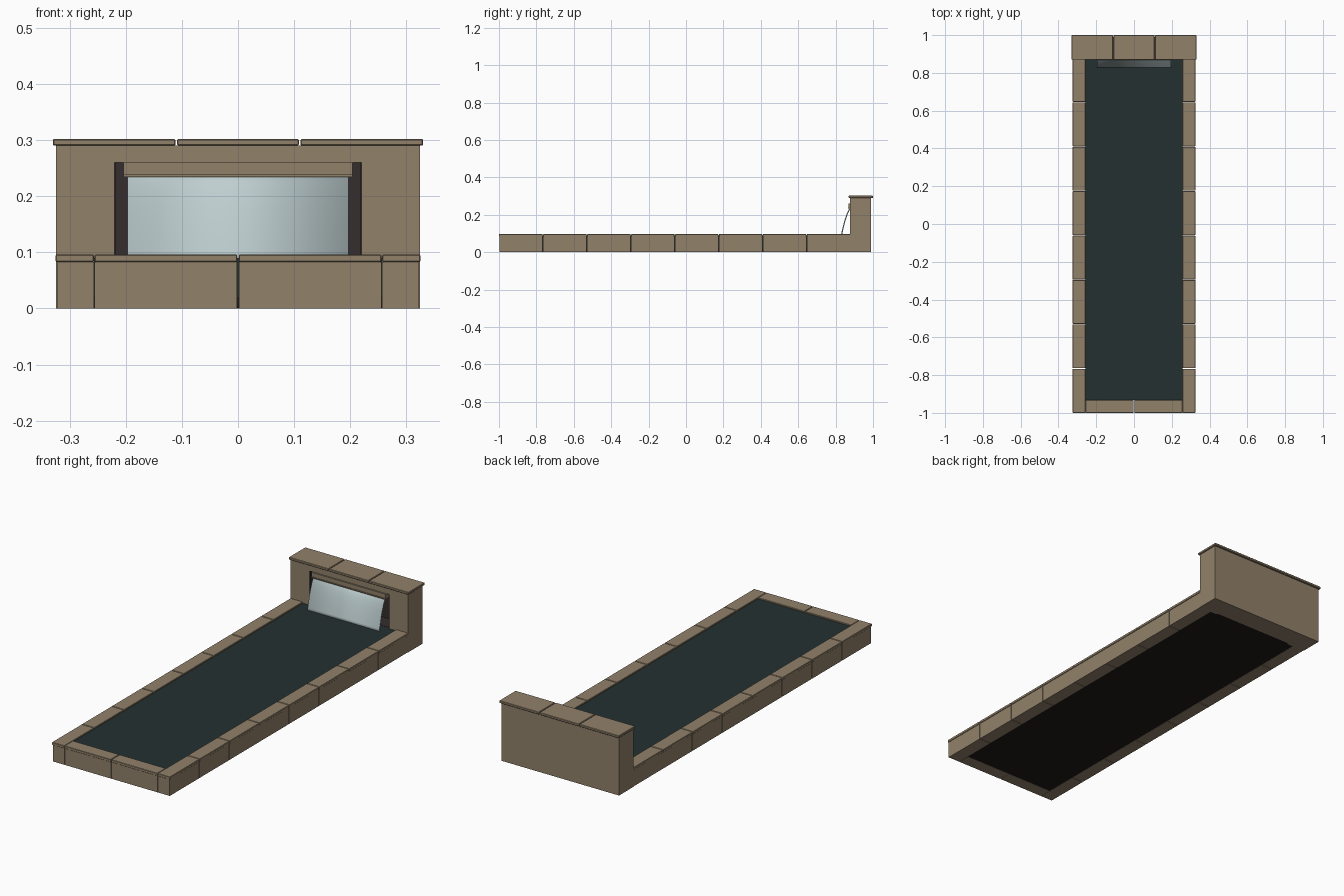
import bpy, bmesh, math

if "Cube" in bpy.data.objects:
    bpy.data.objects.remove(bpy.data.objects["Cube"])


def srgb(r, g, b):
    f = lambda c: c / 12.92 if c <= 0.04045 else ((c + 0.055) / 1.055) ** 2.4
    return (f(r / 255), f(g / 255), f(b / 255), 1)


def material(name, rgb):
    m = bpy.data.materials.new(name)
    m.diffuse_color = srgb(*rgb)
    m.use_nodes = True
    m.node_tree.nodes["Principled BSDF"].inputs["Base Color"].default_value = m.diffuse_color
    return m


STONE = material("tan stone", (145, 129, 106))
WATER = material("dark pool water", (36, 48, 48))
FALL = material("pale falling water", (190, 206, 208))
NICHE = material("dark niche", (54, 45, 46))
LINER = material("black liner", (30, 27, 25))


def add_mesh(name, bm, mat):
    me = bpy.data.meshes.new(name)
    bm.to_mesh(me)
    bm.free()
    me.materials.append(mat)
    ob = bpy.data.objects.new(name, me)
    bpy.context.collection.objects.link(ob)
    return ob


def box(name, x, y, z, mat, bevel=0.0):
    """Box given as (min, max) ranges, with an optional small chamfer."""
    bm = bmesh.new()
    bmesh.ops.create_cube(bm, size=1)
    for v in bm.verts:
        v.co = [r[0] if c < 0 else r[1] for c, r in zip(v.co, (x, y, z))]
    if bevel:
        bmesh.ops.bevel(bm, geom=bm.edges[:], offset=bevel, segments=1,
                        affect='EDGES')
    return add_mesh(name, bm, mat)


GAP = 0.0015      # half of a joint
INSET = 0.003     # wall set back below the coping
X_OUT, X_IN = 0.325, 0.257
Y_FRONT, Y_HEAD = -1.0, 0.875
Z_BODY, Z_COPE = 0.083, 0.096

# Side walls: eight blocks each, every block topped by a coping stone
step = 0.235
for side, label in ((-1, "left"), (1, "right")):
    for i in range(8):
        y0 = Y_FRONT + i * step
        y1 = min(y0 + step, Y_HEAD + 0.004)
        xs = sorted((side * X_IN, side * X_OUT))
        xb = sorted((side * X_IN, side * (X_OUT - INSET)))
        yf = y0 + (INSET if i == 0 else GAP)
        box(f"{label}_wall_block_{i}", xb, (yf, y1 - GAP), (0, Z_BODY), STONE)
        box(f"{label}_coping_{i}", xs, (y0 + (GAP if i else 0), y1 - GAP),
            (Z_BODY, Z_COPE), STONE, 0.0015)

# Front wall: two blocks with coping between the side walls
for i, (x0, x1) in enumerate(((-X_IN, 0), (0, X_IN))):
    xr = (x0 + GAP, x1 - GAP)
    box(f"front_wall_block_{i}", xr, (Y_FRONT + INSET, -0.933), (0, Z_BODY), STONE)
    box(f"front_coping_{i}", xr, (Y_FRONT, -0.933), (Z_BODY, Z_COPE), STONE, 0.0015)

# Pool
box("pool_liner", (-X_IN, X_IN), (-0.933, 0.885), (0.001, 0.02), LINER)
box("pool_water", (-X_IN + 0.0005, X_IN - 0.0005), (-0.9325, 0.885), (0.02, 0.09), WATER)

# Headwall: two pillars, a lintel and a back slab around the niche
for side, label in ((-1, "left"), (1, "right")):
    box(f"{label}_pillar", sorted((side * 0.22, side * 0.324)), (0.877, 0.97),
        (0, 0.29), STONE)
    box(f"{label}_niche_side", sorted((side * 0.217, side * 0.2201)), (0.88, 0.97),
        (0.09, 0.26), NICHE)
box("lintel", (-0.22, 0.22), (0.877, 0.97), (0.26, 0.29), STONE)
box("headwall_back", (-0.324, 0.324), (0.97, 0.99), (0, 0.29), STONE)
box("headwall_base", (-0.22, 0.22), (0.885, 0.97), (0, 0.085), STONE)
box("niche_back", (-0.22, 0.22), (0.962, 0.9705), (0.085, 0.26), NICHE)
box("niche_floor", (-0.22, 0.22), (0.885, 0.965), (0.085, 0.091), NICHE)

# Cap stones on the headwall
for i in range(3):
    x0 = -0.33 + i * 0.22
    box(f"cap_stone_{i}", (x0 + (GAP if i else 0), x0 + 0.22 - (GAP if i < 2 else 0)),
        (0.87, 1.0), (0.29, 0.302), STONE, 0.002)

# Spill lip: block with a thin plate beneath
box("spill_lip", (-0.204, 0.204), (0.87, 0.962), (0.239, 0.26), STONE)
box("spill_lip_plate", (-0.204, 0.204), (0.867, 0.962), (0.234, 0.239), STONE)

# Waterfall: curved sheet arcing out into the pool
bm = bmesh.new()
rows = []
N = 16
for i in range(N + 1):
    t = i / N
    y, z = 0.88 - 0.053 * t, 0.236 - 0.15 * t ** 1.7
    rows.append([bm.verts.new((x, y, z)) for x in (-0.197, 0.197)])
for a, b in zip(rows, rows[1:]):
    bm.faces.new((a[0], b[0], b[1], a[1]))
fall = add_mesh("waterfall_sheet", bm, FALL)
mod = fall.modifiers.new("thickness", 'SOLIDIFY')
mod.thickness = 0.006
mod.offset = -1
bpy.context.view_layer.objects.active = fall
fall.select_set(True)
bpy.ops.object.shade_smooth_by_angle(angle=math.radians(35))
